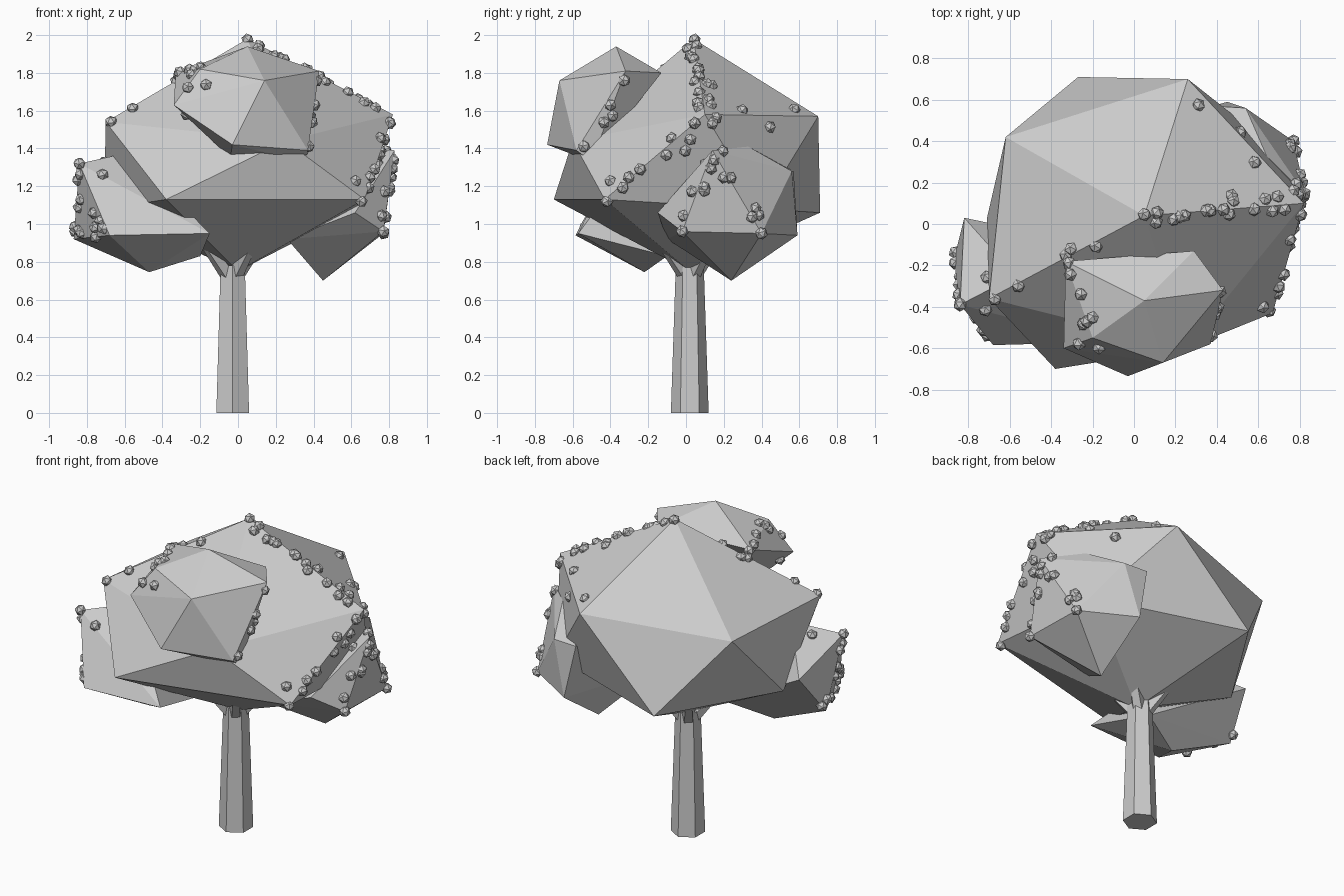
import bpy, bmesh, random
from math import cos, sin, tau
from mathutils import Vector
from mathutils.bvhtree import BVHTree

if "Cube" in bpy.data.objects:
    bpy.data.objects.remove(bpy.data.objects["Cube"])

random.seed(4)
trees, planes = {}, {}


def finish(bm, name):
    me = bpy.data.meshes.new(name)
    bm.to_mesh(me)
    bm.free()
    ob = bpy.data.objects.new(name, me)
    bpy.context.collection.objects.link(ob)


def clump(name, pts):
    """Faceted foliage lump: hull around a few corner points."""
    bm = bmesh.new()
    for p in pts:
        bm.verts.new(p)
    bmesh.ops.convex_hull(bm, input=bm.verts[:])
    loose = [v for v in bm.verts if not v.link_faces]
    bmesh.ops.delete(bm, geom=loose, context='VERTS')
    bmesh.ops.recalc_face_normals(bm, faces=bm.faces[:])
    bm.normal_update()
    trees[name] = BVHTree.FromBMesh(bm)
    planes[name] = [(f.normal.copy(), f.verts[0].co.copy()) for f in bm.faces]
    finish(bm, name)
    return [Vector(p) for p in pts]


def limb(name, a, b, r1, r2, sides):
    """Tapered prism from a to b."""
    a, b = Vector(a), Vector(b)
    d = b - a
    bm = bmesh.new()
    bmesh.ops.create_cone(bm, cap_ends=True, segments=sides, radius1=r1, radius2=r2, depth=d.length)
    if d.xy.length > .01:
        bmesh.ops.rotate(bm, verts=bm.verts[:], matrix=d.to_track_quat('Z', 'Y').to_matrix())
    bmesh.ops.translate(bm, verts=bm.verts[:], vec=(a + b) / 2)
    finish(bm, name)


def buried(p, owner):
    """True when a point lies inside another lump."""
    return any(name != owner and all((p - co).dot(n) < -.005 for n, co in faces)
               for name, faces in planes.items())


def fruit_row(bm, owner, a, b, step):
    """Small faceted fruit scattered loosely along a foliage ridge."""
    n = max(2, round((b - a).length / step))
    for i in range(n):
        wobble = Vector([random.uniform(-.07, .07) for _ in range(3)])
        p = a.lerp(b, (i + .5) / n) + wobble
        p = trees[owner].find_nearest(p)[0]
        if buried(p, owner):
            continue
        new = bmesh.ops.create_icosphere(bm, subdivisions=1, radius=.034)["verts"]
        bmesh.ops.rotate(bm, verts=new, matrix=wobble.to_track_quat('Z', 'Y').to_matrix())
        bmesh.ops.translate(bm, verts=new, vec=p)


# Foliage: large crown and three smaller lumps
corners = {}
corners["main_crown"] = clump("main_crown", [
    (.05, .04, 1.98),
    (.82, .1, 1.58), (.26, .7, 1.57), (-.62, .42, 1.52), (-.7, -.36, 1.54), (.25, -.6, 1.44),
    (.64, .4, 1.08), (-.27, .71, 1.06), (-.71, .03, 1.08), (-.38, -.7, 1.13), (.67, -.43, 1.13),
    (0, .02, .75)])
corners["left_clump"] = clump("left_clump", [
    (-.57, -.25, 1.38), (-.84, -.39, 1.32), (-.87, -.17, .92), (-.68, -.585, .94),
    (-.82, .03, 1.18), (-.15, -.57, .95), (-.47, -.22, .745), (-.2, -.1, .83)])
corners["right_clump"] = clump("right_clump", [
    (.83, .14, 1.39), (.77, .4, .95), (.77, -.02, .96), (.54, .56, 1.28), (.45, .24, .7),
    (.45, .59, .94), (.62, -.15, 1.06), (.26, -.1, .92), (.64, .33, 1.41), (.38, .57, 1.28)])
corners["front_clump"] = clump("front_clump", [
    (.05, -.37, 1.94), (.43, -.32, 1.81), (.37, -.58, 1.39), (-.34, -.6, 1.63), (-.33, -.18, 1.8),
    (.14, -.67, 1.76), (-.03, -.735, 1.42), (.29, -.13, 1.8), (-.04, -.55, 1.35),
    (-.2, -.55, 1.82), (.36, -.5, 1.33)])

# Six-sided trunk and short branches
limb("trunk", (-.028, .02, 0), (-.028, .02, .78), .1, .074, 6)
for i in range(4):
    a = tau * (i + .4) / 4
    limb(f"branch_{i}", (-.03, .02, .7), (-.03 + .2 * cos(a), .02 + .2 * sin(a), .93), .045, .03, 5)

# Fruit rows along chains of foliage corners
chains = [("main_crown", (4, 0), .16), ("main_crown", (0, 1), .05),
          ("main_crown", (1, 10), .065), ("main_crown", (1, 2), .2),
          ("left_clump", (0, 1, 2, 3, 1), .1), ("right_clump", (1, 0, 2), .065),
          ("front_clump", (4, 9, 3), .07), ("front_clump", (1, 2), .11)]
bm = bmesh.new()
for owner, chain, step in chains:
    for i, j in zip(chain, chain[1:]):
        fruit_row(bm, owner, corners[owner][i], corners[owner][j], step)
finish(bm, "fruit")
